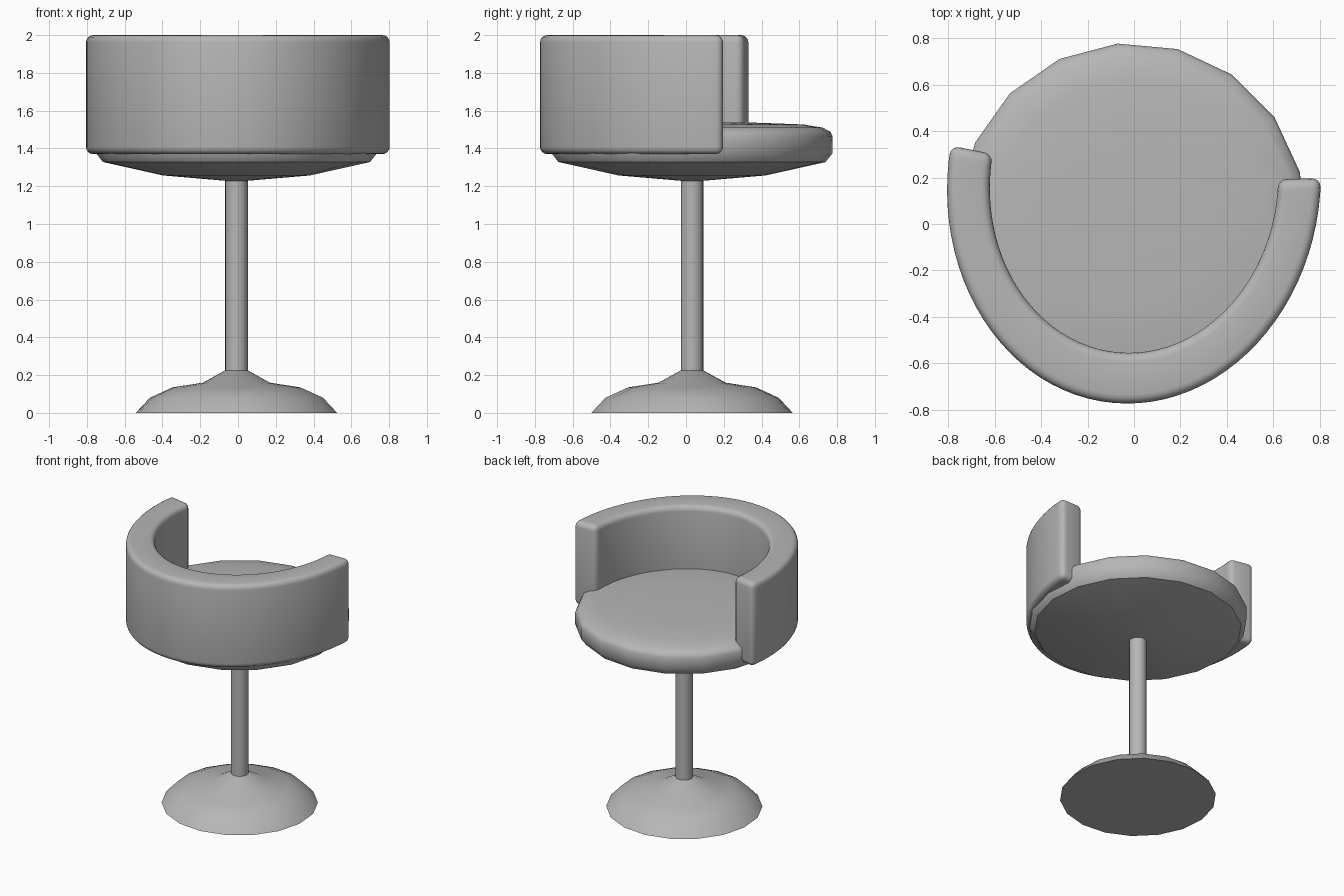
import bpy, bmesh, math

if "Cube" in bpy.data.objects:
    bpy.data.objects.remove(bpy.data.objects["Cube"])

CX, CY = -0.008, 0.032        # axis of base, column and seat
SIDES, TURN = 18, math.radians(14.8)

# One mid grey for every part
grey = bpy.data.materials.new("mid_grey")
grey.diffuse_color = (0.47, 0.47, 0.47, 1)
grey.use_nodes = True
grey.node_tree.nodes["Principled BSDF"].inputs["Base Color"].default_value = grey.diffuse_color


def finish(name, bm, bevel=0):
    bmesh.ops.recalc_face_normals(bm, faces=bm.faces)
    mesh = bpy.data.meshes.new(name)
    bm.to_mesh(mesh)
    bm.free()
    mesh.materials.append(grey)
    ob = bpy.data.objects.new(name, mesh)
    bpy.context.collection.objects.link(ob)
    bpy.ops.object.select_all(action='DESELECT')
    ob.select_set(True)
    bpy.context.view_layer.objects.active = ob
    if bevel:
        mod = ob.modifiers.new("rounded_edges", 'BEVEL')
        mod.width = bevel
        mod.segments = 4
        mod.limit_method = 'ANGLE'
        mod.angle_limit = math.radians(40)
        bpy.ops.object.modifier_apply(modifier=mod.name)
    bpy.ops.object.shade_smooth_by_angle(angle=math.radians(38))
    return ob


def lathe(name, profile):
    """Turn (radius, z) points around the chair axis and cap both ends."""
    bm = bmesh.new()
    rings = []
    for r, z in profile:
        rings.append([bm.verts.new((CX + r * math.cos(TURN + math.tau * i / SIDES),
                                    CY + r * math.sin(TURN + math.tau * i / SIDES), z))
                      for i in range(SIDES)])
    for a, b in zip(rings, rings[1:]):
        for i in range(SIDES):
            j = (i + 1) % SIDES
            bm.faces.new((a[i], a[j], b[j], b[i]))
    bm.faces.new(rings[0])
    bm.faces.new(rings[-1])
    return finish(name, bm)


# Flared foot
lathe("base", [(0.535, 0), (0.46, 0.08), (0.34, 0.135), (0.178, 0.16), (0.06, 0.225)])

# Straight stem
lathe("column", [(0.06, 0.2), (0.06, 1.25)])

# Round cushion with shallow underside
lathe("seat", [(0.05, 1.228), (0.39, 1.257), (0.71, 1.328), (0.747, 1.375),
               (0.747, 1.465), (0.735, 1.488), (0.695, 1.51), (0.59, 1.527),
               (0.35, 1.536), (0.05, 1.538)])

# Wraparound backrest: stretched ring segment, one arm slightly longer
bm = bmesh.new()
STEPS, START, END = 48, math.radians(170.5), math.radians(361)
sections = []
for k in range(STEPS + 1):
    t = START + (END - START) * k / STEPS
    section = []
    for r, z in ((0.62, 1.37), (0.804, 1.37), (0.804, 2.0), (0.62, 2.0)):
        y = 1.185 * r * math.sin(t)
        section.append(bm.verts.new((r * math.cos(t) + 0.03 * y, 0.18 + y, z)))
    sections.append(section)
for a, b in zip(sections, sections[1:]):
    for i in range(4):
        j = (i + 1) % 4
        bm.faces.new((a[i], a[j], b[j], b[i]))
bm.faces.new(sections[0])
bm.faces.new(sections[-1])
finish("backrest", bm, bevel=0.038)
